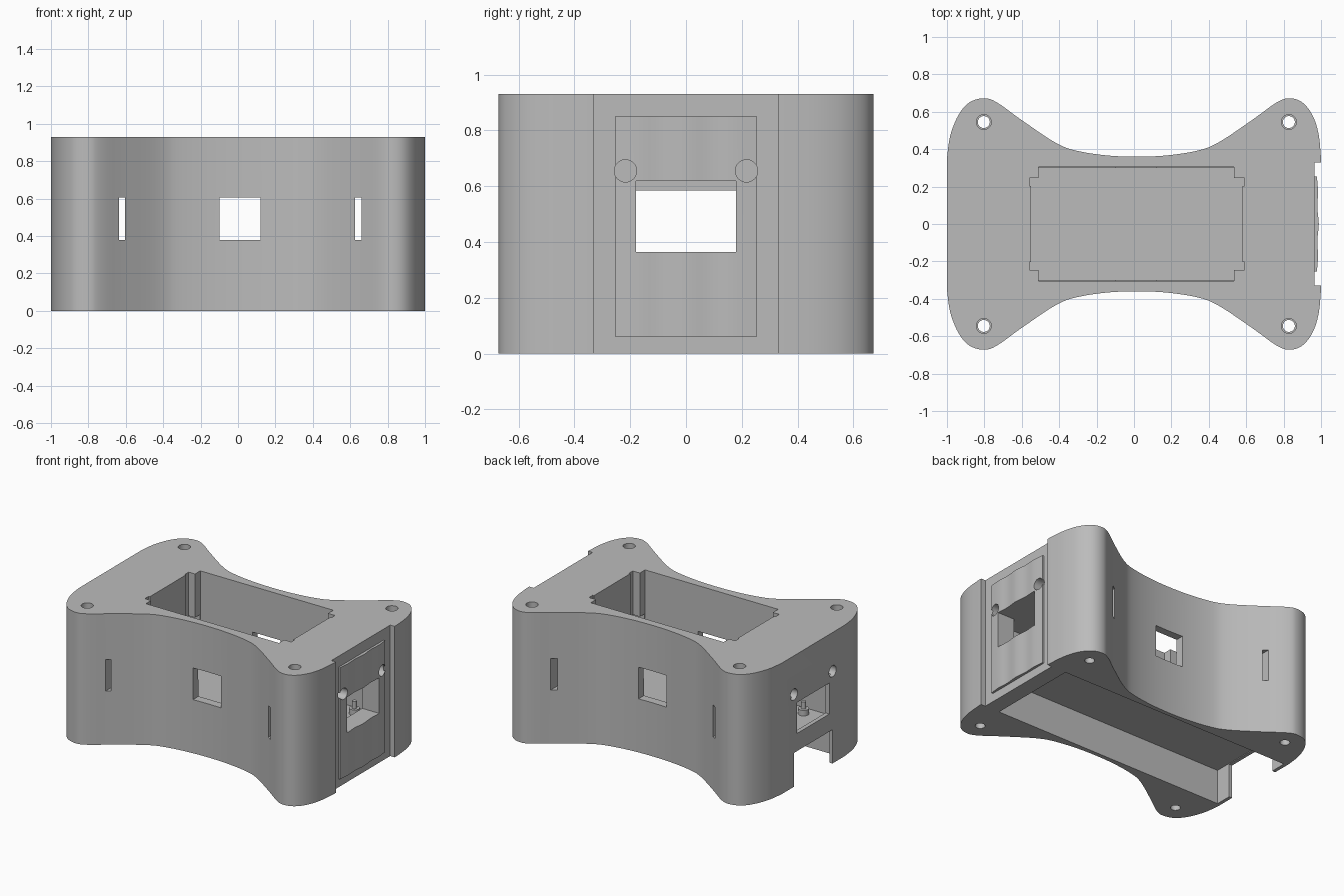
import bpy
import bmesh
import math
from mathutils import Matrix, Vector

if "Cube" in bpy.data.objects:
    bpy.data.objects.remove(bpy.data.objects["Cube"], do_unlink=True)

HEIGHT = 0.93

grey = bpy.data.materials.new("plain_grey")
grey.use_nodes = True
grey.diffuse_color = (0.5, 0.5, 0.5, 1)
grey.node_tree.nodes["Principled BSDF"].inputs["Base Color"].default_value = (0.5, 0.5, 0.5, 1)


def add_object(name, bm):
    bmesh.ops.recalc_face_normals(bm, faces=bm.faces)
    mesh = bpy.data.meshes.new(name)
    bm.to_mesh(mesh)
    bm.free()
    mesh.materials.append(grey)
    obj = bpy.data.objects.new(name, mesh)
    bpy.context.collection.objects.link(obj)
    return obj


def box(name, x, y, z):
    bm = bmesh.new()
    bmesh.ops.create_cube(bm, size=1)
    for v in bm.verts:
        for i, span in enumerate((x, y, z)):
            v.co[i] = span[0] if v.co[i] < 0 else span[1]
    return add_object(name, bm)


def cylinder(name, start, end, radius):
    start, end = Vector(start), Vector(end)
    axis = end - start
    turn = axis.to_track_quat("Z", "Y").to_matrix().to_4x4()
    bm = bmesh.new()
    bmesh.ops.create_cone(bm, cap_ends=True, segments=32, radius1=radius, radius2=radius,
                          depth=axis.length,
                          matrix=Matrix.Translation((start + end) / 2) @ turn)
    return add_object(name, bm)


def prism(name, outline, z0, z1):
    bm = bmesh.new()
    face = bm.faces.new([bm.verts.new((x, y, z0)) for x, y in outline])
    top = bmesh.ops.extrude_face_region(bm, geom=[face])["geom"]
    bmesh.ops.translate(bm, vec=(0, 0, z1 - z0),
                        verts=[g for g in top if isinstance(g, bmesh.types.BMVert)])
    return add_object(name, bm)


def smooth_path(points, steps=6):
    # Catmull-Rom curve through the points
    pts = [Vector(p) for p in [points[0]] + points + [points[-1]]]
    path = []
    for a, b, c, d in zip(pts, pts[1:], pts[2:], pts[3:]):
        for k in range(steps):
            t = k / steps
            path.append(0.5 * (2 * b + (c - a) * t + (2 * a - 5 * b + 4 * c - d) * t ** 2
                               + (3 * b - a - 3 * c + d) * t ** 3))
    return [tuple(p) for p in path] + [points[-1]]


def cut(target, cutter, keep=False):
    cutter.hide_render = True
    mod = target.modifiers.new("cut", "BOOLEAN")
    mod.operation = "DIFFERENCE"
    mod.solver = "EXACT"
    mod.object = cutter
    bpy.context.view_layer.objects.active = target
    bpy.ops.object.modifier_apply(modifier=mod.name)
    if not keep:
        bpy.data.objects.remove(cutter, do_unlink=True)


# Waisted body with four rounded lobes
half = smooth_path([(-1, 0.35), (-0.983, 0.47), (-0.94, 0.58), (-0.88, 0.65), (-0.8, 0.672),
                    (-0.73, 0.648), (-0.6, 0.555), (-0.42, 0.435), (-0.3, 0.39), (-0.1, 0.363),
                    (0.13, 0.363), (0.33, 0.39), (0.45, 0.435), (0.63, 0.555), (0.76, 0.648),
                    (0.83, 0.672), (0.9, 0.65), (0.955, 0.58), (0.987, 0.48), (1, 0.35)])
body = prism("body", half + [(x, -y) for x, y in reversed(half)], 0, HEIGHT)

# Groove on the left end, with a gently waved panel in it
cut(body, box("groove", (0.965, 1.1), (-0.33, 0.33), (-0.1, 1.1)))
wave = smooth_path([(0.978, -0.253), (0.984, -0.17), (0.98, -0.09), (0.988, 0),
                    (0.98, 0.09), (0.984, 0.17), (0.978, 0.253)])
panel = prism("end_panel", [(0.96, -0.253)] + wave + [(0.96, 0.253)], 0.06, 0.852)

# Underside pocket, opening through the right end wall
cut(body, box("pocket", (-0.975, 0.85), (-0.33, 0.33), (-0.1, 0.245)))
cut(body, box("pocket_mouth", (-1.1, -0.9), (-0.215, 0.215), (-0.1, 0.24)))

# Inner chamber and its stepped top opening
cut(body, box("chamber", (-0.97, 0.85), (-0.3, 0.3), (0.29, 0.62)))
cut(body, box("opening_long", (-0.51, 0.535), (-0.305, 0.305), (0.5, 1.1)))
cut(body, box("opening_wide", (-0.55, 0.58), (-0.245, 0.245), (0.5, 1.1)))
for side in (-1, 1):
    cut(body, box("opening_key", (-0.56, 0.59), sorted((side * 0.203, side * 0.246)), (0.5, 1.1)))

# Side windows and strap slots
for span in ((-0.1, 0.12), (-0.635, -0.605), (0.625, 0.66)):
    cut(body, box("side_window", span, (-1, 1), (0.38, 0.605)))

# End windows
cut(body, box("right_window", (-1.1, -0.9), (-0.18, 0.18), (0.365, 0.585)))
left_window = box("left_window", (0.8, 1.1), (-0.18, 0.18), (0.365, 0.618))
cut(body, left_window, keep=True)
cut(panel, left_window)

# Blind screw holes in both ends
for side in (-1, 1):
    y = side * 0.217
    cut(body, cylinder("right_screw_hole", (-1.1, y, 0.655), (-0.9, y, 0.655), 0.04))
    hole = cylinder("left_screw_hole", (0.9, y, 0.655), (1.1, y, 0.655), 0.04)
    cut(body, hole, keep=True)
    cut(panel, hole)

# Corner bolt holes with a wider mouth
for x in (-0.803, 0.828):
    for y in (-0.545, 0.545):
        cut(body, cylinder("bolt_hole", (x, y, -0.1), (x, y, 1.1), 0.032))
        cut(body, cylinder("bolt_mouth", (x, y, 0.85), (x, y, 1.1), 0.04))

# Standoffs on the chamber floor
posts = []
for x in (-0.77, 0.76):
    for y in (-0.22, 0.22):
        posts.append(cylinder("standoff", (x, y, 0.285), (x, y, 0.33), 0.035))
        posts.append(cylinder("standoff_pin", (x, y, 0.32), (x, y, 0.38), 0.016))

# Smooth curved walls, crisp edges
bpy.ops.object.select_all(action="DESELECT")
for obj in [body, panel] + posts:
    obj.select_set(True)
bpy.context.view_layer.objects.active = body
bpy.ops.object.shade_smooth_by_angle(angle=math.radians(30))
